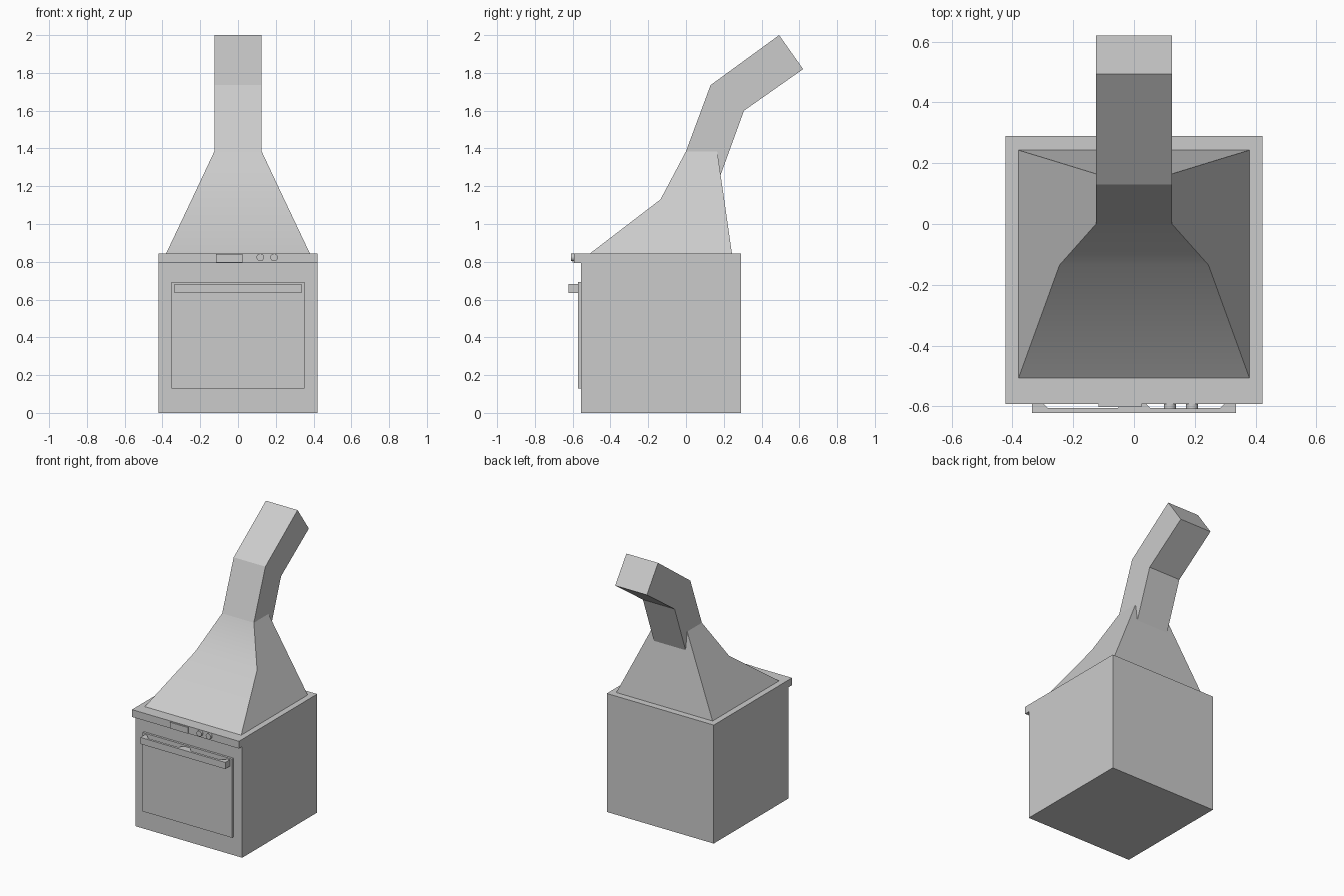
import bpy, bmesh, math

if "Cube" in bpy.data.objects:
    bpy.data.objects.remove(bpy.data.objects["Cube"])


def make_object(name, bm):
    bmesh.ops.recalc_face_normals(bm, faces=bm.faces)
    mesh = bpy.data.meshes.new(name)
    bm.to_mesh(mesh)
    bm.free()
    ob = bpy.data.objects.new(name, mesh)
    bpy.context.collection.objects.link(ob)
    return ob


def smooth(ob, degrees):
    bpy.ops.object.select_all(action='DESELECT')
    ob.select_set(True)
    bpy.context.view_layer.objects.active = ob
    bpy.ops.object.shade_smooth_by_angle(angle=math.radians(degrees))


def prism(name, start, end):
    """Solid between two matching outlines."""
    bm = bmesh.new()
    a = [bm.verts.new(p) for p in start]
    b = [bm.verts.new(p) for p in end]
    bm.faces.new(a)
    bm.faces.new(b)
    for i in range(len(a)):
        j = (i + 1) % len(a)
        bm.faces.new((a[i], a[j], b[j], b[i]))
    return make_object(name, bm)


def extrude_x(name, profile, half):
    """Side profile of (y, z) points, extruded across x."""
    return prism(name, [(-half, y, z) for y, z in profile],
                 [(half, y, z) for y, z in profile])


def box(name, x0, x1, y0, y1, z0, z1):
    base = [(x0, y0), (x1, y0), (x1, y1), (x0, y1)]
    return prism(name, [(x, y, z0) for x, y in base], [(x, y, z1) for x, y in base])


# Oven body with the control strip overhanging at the front
extrude_x("oven_body", [(-0.555, 0), (0.29, 0), (0.29, 0.845), (-0.592, 0.845),
                        (-0.592, 0.793), (-0.555, 0.793)], 0.422)

# Door panel
box("oven_door", -0.353, 0.353, -0.571, -0.55, 0.13, 0.692)

# Handle: bar with two end posts and a tapered middle post
right = [(0.335, -0.57), (0.32, -0.57), (0.285, -0.605), (0.053, -0.605), (0.02, -0.57)]
outline = [(0.335, -0.622)] + right
outline += [(-x, y) for x, y in reversed(right)] + [(-0.335, -0.622)]
prism("door_handle", [(x, y, 0.635) for x, y in outline],
      [(x, y, 0.682) for x, y in outline])

# Display and knobs
box("display", -0.117, 0.025, -0.602, -0.585, 0.797, 0.841)
for i, x in enumerate((0.118, 0.191)):
    bpy.ops.mesh.primitive_cylinder_add(vertices=24, radius=0.02, depth=0.022,
                                        location=(x, -0.597, 0.823),
                                        rotation=(math.pi / 2, 0, 0))
    knob = bpy.context.object
    knob.name = f"knob_{i + 1}"
    smooth(knob, 30)

# Hood: three rings (half width, front y, back y, z) lofted upward
rings = [(0.38, -0.507, 0.243, 0.845), (0.245, -0.135, 0.202, 1.13), (0.125, 0.0, 0.165, 1.385)]
bm = bmesh.new()
loops = [[bm.verts.new(p) for p in ((-w, f, z), (w, f, z), (w, b, z), (-w, b, z))]
         for w, f, b, z in rings]
for lo, hi in zip(loops, loops[1:]):
    for i in range(4):
        j = (i + 1) % 4
        bm.faces.new((lo[i], lo[j], hi[j], hi[i]))
bm.faces.new(loops[0])
bm.faces.new(loops[-1])
hood = make_object("extractor_hood", bm)
smooth(hood, 30)

# Bent square flue, its lower end buried in the hood
extrude_x("flue_pipe", [(0, 1.385), (0.13, 1.735), (0.493, 2.0), (0.62, 1.82),
                        (0.307, 1.6), (0.178, 1.245)], 0.125)
